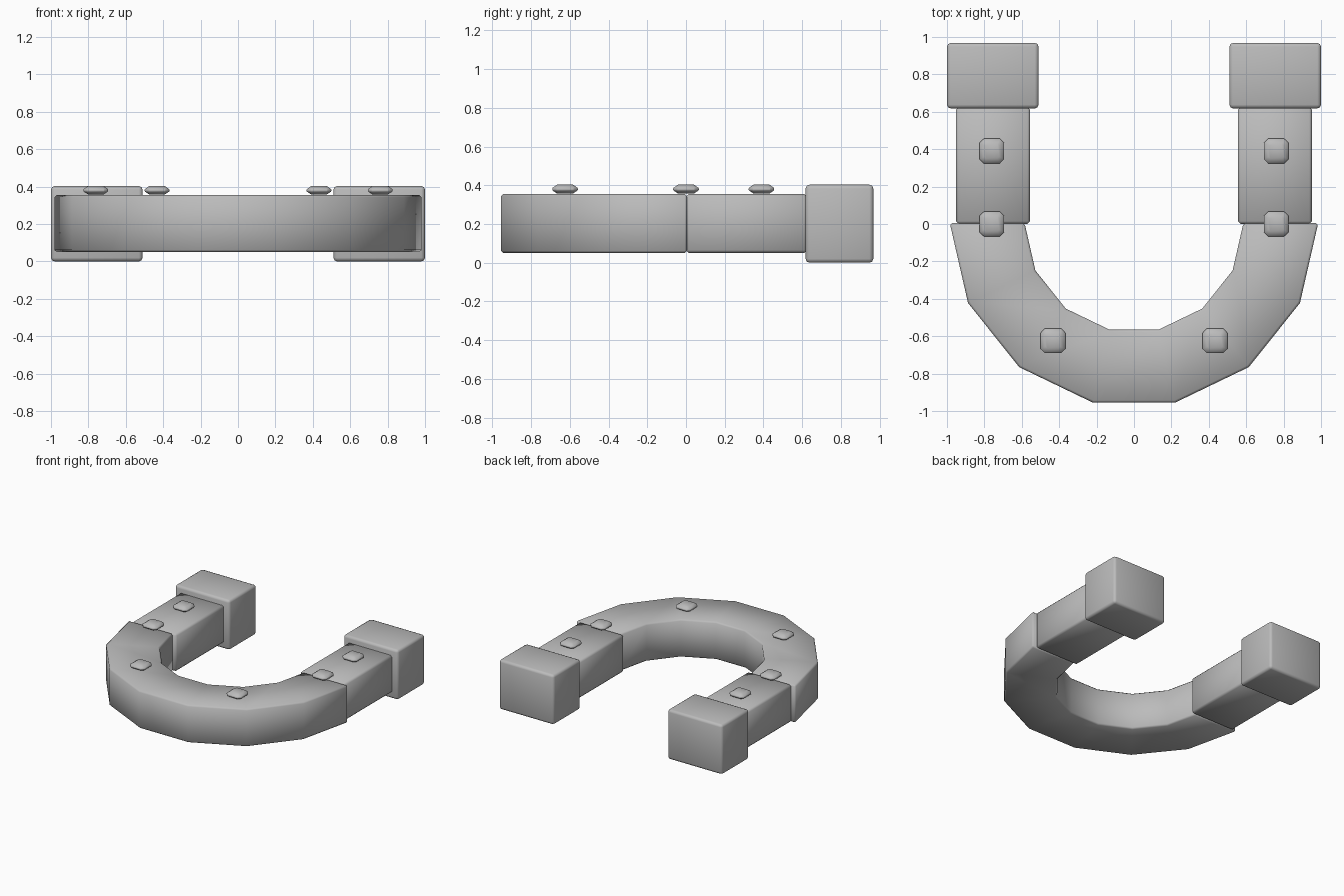
import bpy, bmesh, math

cube = bpy.data.objects.get("Cube")
if cube:
    bpy.data.objects.remove(cube, do_unlink=True)

# Single grey material
grey = bpy.data.materials.new("plain_grey")
grey.use_nodes = True
colour = (0.5, 0.5, 0.5, 1)
grey.diffuse_color = colour
grey.node_tree.nodes["Principled BSDF"].inputs["Base Color"].default_value = colour


def finish(name, bm, bevel, segments=1):
    """Turn a bmesh into a smooth object with bevelled sharp edges."""
    bmesh.ops.recalc_face_normals(bm, faces=bm.faces[:])
    sharp = [e for e in bm.edges if e.calc_face_angle(0) > math.radians(40)]
    bmesh.ops.bevel(bm, geom=sharp, offset=bevel, segments=segments,
                    profile=0.5, affect='EDGES', clamp_overlap=True)
    for f in bm.faces:
        f.smooth = True
    mesh = bpy.data.meshes.new(name)
    bm.to_mesh(mesh)
    bm.free()
    mesh.materials.append(grey)
    obj = bpy.data.objects.new(name, mesh)
    bpy.context.collection.objects.link(obj)
    return obj


def box(name, x, y, z, bevel, segments=1):
    """Bevelled box from (min, max) ranges."""
    bm = bmesh.new()
    bmesh.ops.create_cube(bm, size=1)
    for v in bm.verts:
        for i, (lo, hi) in enumerate((x, y, z)):
            v.co[i] = (lo + hi) / 2 + v.co[i] * (hi - lo)
    return finish(name, bm, bevel, segments)


def stud(name, x, y):
    """Small square stud with chamfered top and bottom."""
    bm = bmesh.new()
    rings = []
    for half, z in ((0.04, 0.357), (0.066, 0.374), (0.066, 0.386), (0.04, 0.404)):
        cut = 0.022 if half > 0.05 else 0.01
        k = half - cut
        outline = [(half, k), (k, half), (-k, half), (-half, k),
                   (-half, -k), (-k, -half), (k, -half), (half, -k)]
        rings.append([bm.verts.new((x + a, y + b, z)) for a, b in outline])
    n = len(rings[0])
    for low, high in zip(rings, rings[1:]):
        for i in range(n):
            j = (i + 1) % n
            bm.faces.new((low[i], low[j], high[j], high[i]))
    bm.faces.new(rings[0][::-1])
    bm.faces.new(rings[-1])
    return finish(name, bm, 0.002)


# Curved front: half ring of seven straight segments
INNER, OUTER, BOTTOM, TOP, STEPS = 0.585, 0.985, 0.05, 0.355, 7
bm = bmesh.new()
sections = []
for i in range(STEPS + 1):
    a = math.pi * (1 + i / STEPS)
    sections.append([bm.verts.new((r * math.cos(a), r * math.sin(a) + 0.005, z))
                     for r, z in ((INNER, BOTTOM), (OUTER, BOTTOM),
                                  (OUTER, TOP), (INNER, TOP))])
for a, b in zip(sections, sections[1:]):
    for i in range(4):
        j = (i + 1) % 4
        bm.faces.new((a[i], a[j], b[j], b[i]))
bm.faces.new(sections[0])
bm.faces.new(sections[-1])
finish("curved_front", bm, 0.012)

# Straight arms, end blocks and studs on both sides
for side, s in (("left", 1), ("right", -1)):
    def span(a, b):
        return tuple(sorted((s * a, s * b)))
    box(side + "_arm", span(0.555, 0.952), (0.0, 0.625), (BOTTOM, TOP), 0.015)
    box(side + "_end_block", span(0.51, 1.0), (0.618, 0.968), (0, 0.403), 0.02, 2)
    for label, x, y in (("rear", 0.76, 0.39), ("middle", 0.76, 0.0),
                        ("front", 0.433, -0.625)):
        stud(f"{side}_{label}_stud", s * x, y)
